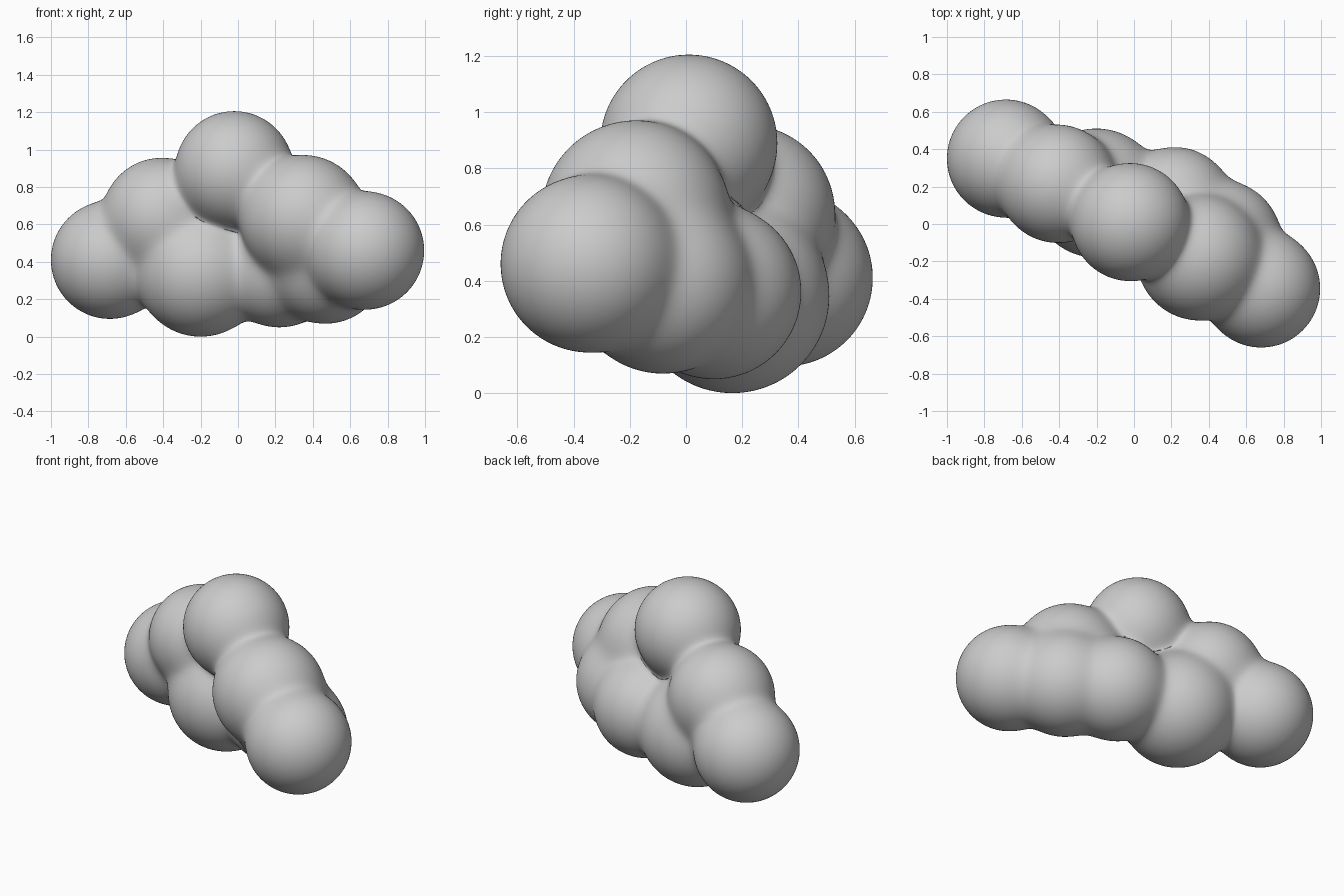
import bpy, bmesh, math
from mathutils import Vector, Matrix

if "Cube" in bpy.data.objects:
    bpy.data.objects.remove(bpy.data.objects["Cube"])

# Puffs of the cloud: centre and radius
puffs = [
    ((-0.685, 0.35, 0.41), 0.315),   # left end
    ((-0.41, 0.215, 0.64), 0.315),   # upper left
    ((-0.02, 0.01, 0.89), 0.315),    # crown
    ((0.35, -0.18, 0.635), 0.335),   # upper right
    ((0.68, -0.345, 0.46), 0.315),   # right end
    ((-0.20, 0.165, 0.345), 0.345),  # lower middle
    ((0.22, 0.10, 0.36), 0.31),      # lower right of middle
    ((0.47, -0.085, 0.385), 0.315),  # lower right
]
puffs = [(Vector(c), r) for c, r in puffs]
BLEND = 0.028

# Overlapping spheres
bm = bmesh.new()
for c, r in puffs:
    bmesh.ops.create_icosphere(bm, subdivisions=5, radius=r, matrix=Matrix.Translation(c))
mesh = bpy.data.meshes.new("cloud")
bm.to_mesh(mesh)
bm.free()
cloud = bpy.data.objects.new("cloud", mesh)
bpy.context.collection.objects.link(cloud)
bpy.context.view_layer.objects.active = cloud
cloud.select_set(True)

# Fuse into one skin
fuse = cloud.modifiers.new("fuse", 'REMESH')
fuse.mode = 'VOXEL'
fuse.voxel_size = 0.016
soft = cloud.modifiers.new("soften", 'SMOOTH')
soft.factor = 0.5
soft.iterations = 8
bpy.ops.object.modifier_apply(modifier="fuse")
bpy.ops.object.modifier_apply(modifier="soften")


def blended(p):
    """Distance and direction to the softly blended union of the puffs."""
    offs = [p - c for c, r in puffs]
    dist = [o.length - r for o, (c, r) in zip(offs, puffs)]
    low = min(dist)
    w = [math.exp((low - d) / BLEND) for d in dist]
    total = sum(w)
    grad = Vector()
    for o, wi in zip(offs, w):
        grad += o.normalized() * (wi / total)
    return low - BLEND * math.log(total), grad


# Pull the skin onto the blended surface for soft valleys
for v in cloud.data.vertices:
    p = v.co.copy()
    for _ in range(4):
        d, g = blended(p)
        p -= g * (d / max(g.length_squared, 0.2))
    v.co = p
bpy.ops.object.shade_smooth()
